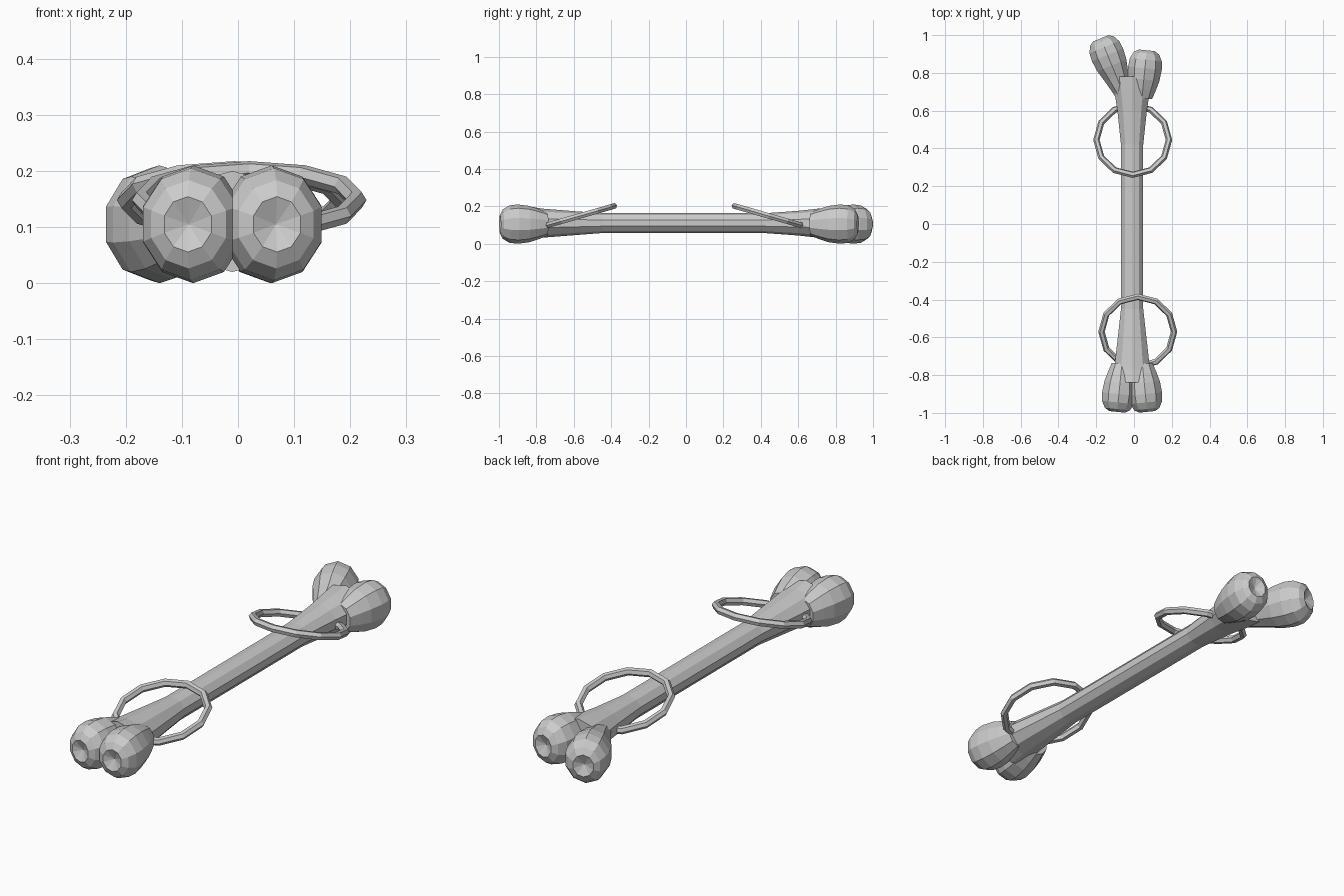
import bpy, bmesh, math
from mathutils import Vector

cube = bpy.data.objects.get("Cube")
if cube:
    bpy.data.objects.remove(cube, do_unlink=True)

grey = bpy.data.materials.new("plain_grey")
grey.use_nodes = True
colour = (0.6, 0.6, 0.6, 1)
grey.diffuse_color = colour
grey.node_tree.nodes["Principled BSDF"].inputs["Base Color"].default_value = colour

SIDES = 10


def tube(name, stations, dimple=0.0):
    """Loft oval rings; each station is (centre, sideways axis, width, height)."""
    bm = bmesh.new()
    rings = []
    for centre, side, w, h in stations:
        ring = []
        for i in range(SIDES):
            a = math.tau * i / SIDES
            ring.append(bm.verts.new(centre + side * w * math.sin(a) + Vector((0, 0, h * math.cos(a)))))
        rings.append(ring)
    for r0, r1 in zip(rings, rings[1:]):
        for i in range(SIDES):
            j = (i + 1) % SIDES
            bm.faces.new((r0[i], r0[j], r1[j], r1[i]))
    bm.faces.new(rings[0])
    # The far end closes as a shallow dimple
    axis = (stations[-1][0] - stations[-2][0]).normalized()
    tip = bm.verts.new(stations[-1][0] - axis * dimple)
    for i in range(SIDES):
        bm.faces.new((rings[-1][i], rings[-1][(i + 1) % SIDES], tip))
    bmesh.ops.recalc_face_normals(bm, faces=bm.faces)
    mesh = bpy.data.meshes.new(name)
    bm.to_mesh(mesh)
    bm.free()
    mesh.materials.append(grey)
    obj = bpy.data.objects.new(name, mesh)
    bpy.context.collection.objects.link(obj)


# Shaft, flaring towards both ends: (y, half width, half height)
profile = [(-0.84, 0.11, 0.09), (-0.77, 0.1, 0.078), (-0.62, 0.082, 0.066), (-0.45, 0.062, 0.053),
           (0.42, 0.062, 0.053), (0.6, 0.082, 0.066), (0.71, 0.1, 0.078), (0.78, 0.11, 0.085)]
tube("shaft", [(Vector((-0.01, y, 0.11)), Vector((1, 0, 0)), w, h) for y, w, h in profile])

# Knobs: (distance along the axis, size)
HEAD = [(-0.06, 0.93), (0, 1), (0.045, 0.95), (0.08, 0.75), (0.095, 0.47)]
SHORT_NECK = [(-0.16, 0.6), (-0.11, 0.78)]
LONG_NECK = [(-0.29, 0.4), (-0.2, 0.56), (-0.12, 0.76)]


def knob(name, x, y, direction, neck):
    axis = Vector((*direction, 0)).normalized()
    side = Vector((axis.y, -axis.x, 0))
    centre = Vector((x, y, 0.105))
    tube(name, [(centre + axis * t, side, 0.094 * s, 0.105 * s) for t, s in neck + HEAD], 0.02)


knob("front_left_knob", 0.06, -0.9, (0.1, -1), SHORT_NECK)
knob("front_right_knob", -0.08, -0.9, (-0.1, -1), SHORT_NECK)
knob("back_left_knob", 0.058, 0.825, (0.1, 1), SHORT_NECK)
knob("back_right_knob", -0.14, 0.895, (-0.38, 0.92), LONG_NECK)

# Tilted rings around the shaft
for name, x, y, tilt in (("front_ring", 0.02, -0.57, 0.28), ("back_ring", -0.007, 0.445, -0.28)):
    bpy.ops.mesh.primitive_torus_add(major_segments=12, minor_segments=6, major_radius=0.192,
                                     minor_radius=0.017, location=(x, y, 0.148), rotation=(tilt, 0, 0))
    ring = bpy.context.object
    ring.name = name
    ring.data.materials.append(grey)
    for face in ring.data.polygons:
        face.use_smooth = False
